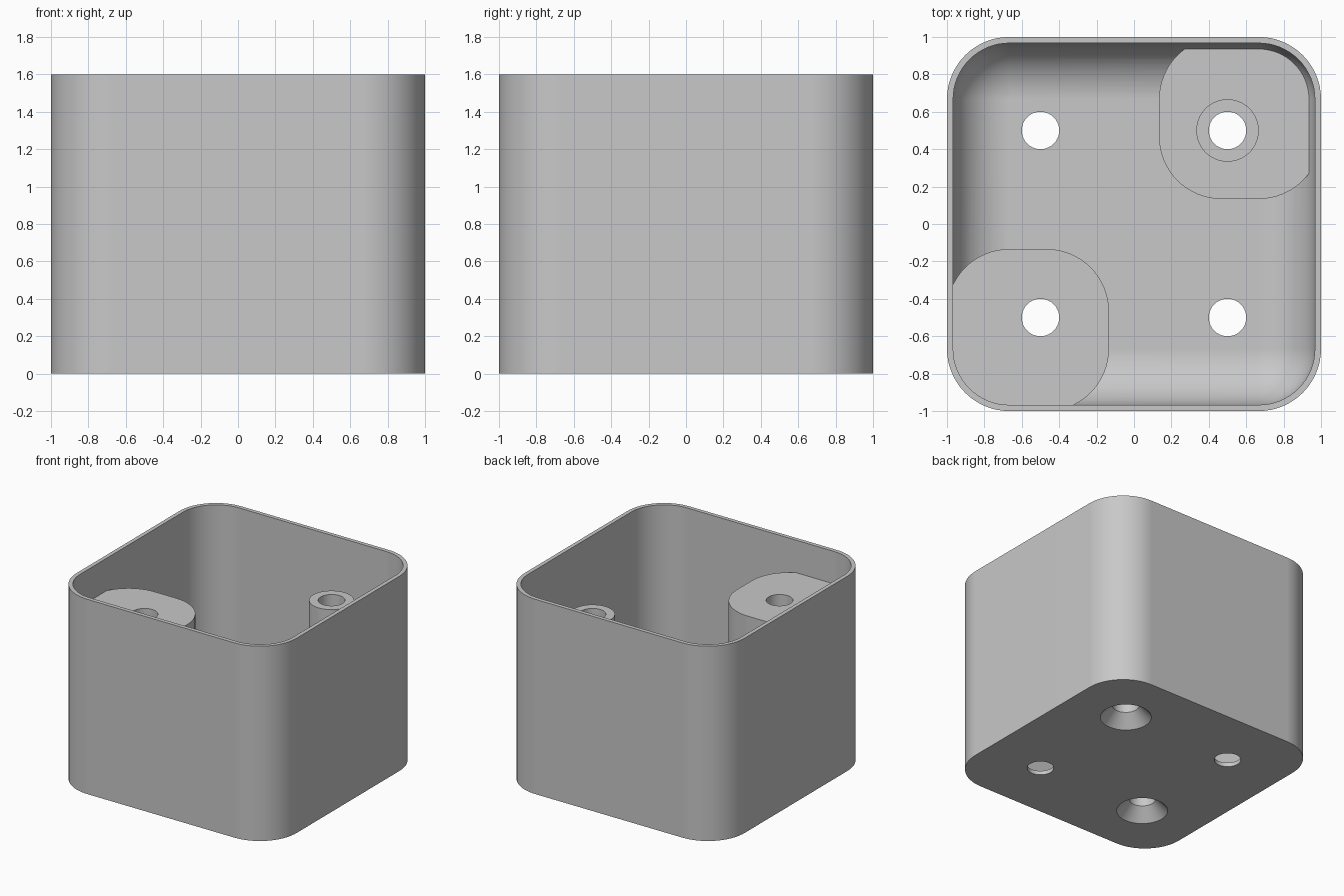
import bpy
import bmesh
from math import sin, cos, pi, radians

cube = bpy.data.objects.get("Cube")
if cube:
    bpy.data.objects.remove(cube)

SEG = 16          # segments per quarter round
CORE = 0.667      # centre of the corner rounds
TOP = 1.6
WALL = 0.033
BOSS_TOP = 1.333

grey = bpy.data.materials.new("plain_grey")
grey.use_nodes = True
colour = (0.58, 0.58, 0.58, 1)
grey.diffuse_color = colour
grey.node_tree.nodes["Principled BSDF"].inputs["Base Color"].default_value = colour


def rounded_square(core, radius, centre=0):
    """Outline of a square with round corners, centred on (centre, centre)."""
    points = []
    for q, (sx, sy) in enumerate([(1, 1), (-1, 1), (-1, -1), (1, -1)]):
        for i in range(SEG + 1):
            a = (q + i / SEG) * pi / 2
            points.append((centre + sx * core + radius * cos(a),
                           centre + sy * core + radius * sin(a)))
    return points


def circle(radius, centre):
    steps = [2 * pi * i / (4 * SEG) for i in range(4 * SEG)]
    return [(centre[0] + radius * cos(a), centre[1] + radius * sin(a)) for a in steps]


def loft(name, rings):
    """Closed solid through (outline, height) rings, bottom to top."""
    bm = bmesh.new()
    loops = [[bm.verts.new((x, y, z)) for x, y in outline] for outline, z in rings]
    n = len(loops[0])
    for low, high in zip(loops, loops[1:]):
        for i in range(n):
            j = (i + 1) % n
            bm.faces.new((low[i], low[j], high[j], high[i]))
    bm.faces.new(loops[0][::-1])
    bm.faces.new(loops[-1])
    bmesh.ops.remove_doubles(bm, verts=bm.verts, dist=0.0001)
    bmesh.ops.recalc_face_normals(bm, faces=bm.faces)
    mesh = bpy.data.meshes.new(name)
    bm.to_mesh(mesh)
    bm.free()
    mesh.materials.append(grey)
    obj = bpy.data.objects.new(name, mesh)
    bpy.context.collection.objects.link(obj)
    return obj


def activate(obj):
    bpy.ops.object.select_all(action='DESELECT')
    obj.select_set(True)
    bpy.context.view_layer.objects.active = obj


def subtract(target, cutter):
    activate(target)
    mod = target.modifiers.new("cut", 'BOOLEAN')
    mod.operation = 'DIFFERENCE'
    mod.solver = 'EXACT'
    mod.object = cutter
    bpy.ops.object.modifier_apply(modifier=mod.name)
    bpy.data.objects.remove(cutter)


# Outer block with round vertical corners
box = loft("open_box", [(rounded_square(CORE, 1 - CORE), z) for z in (0, TOP)])

# Hollow with a rounded floor edge
inner = 1 - WALL - CORE
rings = []
for i in range(SEG + 1):
    a = pi / 2 * i / SEG
    rings.append((rounded_square(CORE, inner * sin(a)), WALL + inner * (1 - cos(a))))
rings.append((rounded_square(CORE, inner), TOP + 0.2))
hollow = loft("hollow", rings)

# Solid left standing in the hollow: tall corner boss, low corner boss, screw tube
for name, side, height in [("tall_boss", -1, BOSS_TOP), ("low_boss", 1, 0.2)]:
    outline = rounded_square(0.1, 1 - CORE, side * 0.567)
    subtract(hollow, loft(name, [(outline, -0.1), (outline, height)]))
tube = circle(0.167, (0.5, 0.5))
subtract(hollow, loft("screw_tube", [(tube, 0.1), (tube, BOSS_TOP)]))
subtract(box, hollow)

# Four through holes, countersunk under the bosses
for x in (-0.5, 0.5):
    for y in (-0.5, 0.5):
        bore = circle(0.1, (x, y))
        rings = [(bore, -0.1), (bore, 1.5)]
        if x == y:
            rings = [(circle(0.285, (x, y)), -0.1), (bore, 0.1), (bore, 1.5)]
        subtract(box, loft("drill", rings))

# Smooth rounds, sharp rims
activate(box)
bpy.ops.object.shade_smooth_by_angle(angle=radians(30))
weighted = box.modifiers.new("even_normals", 'WEIGHTED_NORMAL')
weighted.keep_sharp = True
